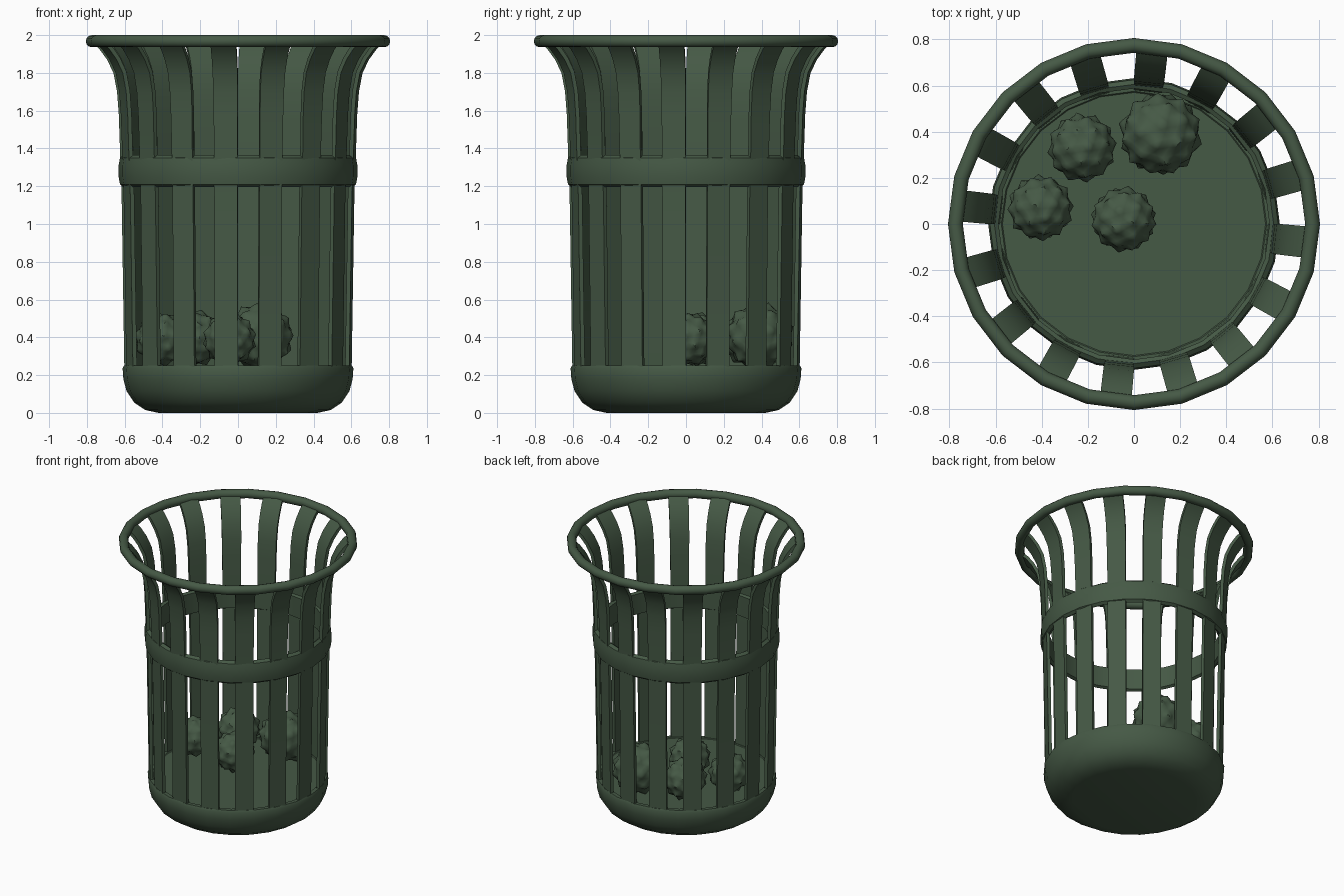
import bpy, bmesh, math, random
from mathutils import Matrix, Vector

if "Cube" in bpy.data.objects:
    bpy.data.objects.remove(bpy.data.objects["Cube"])

random.seed(4)
SIDES = 24
green = bpy.data.materials.new("dark_green")
green.diffuse_color = (0.06, 0.10, 0.06, 1)
green.use_nodes = True
green.node_tree.nodes["Principled BSDF"].inputs["Base Color"].default_value = green.diffuse_color


def finish(name, bm, angle=40):
    bmesh.ops.recalc_face_normals(bm, faces=bm.faces)
    me = bpy.data.meshes.new(name)
    bm.to_mesh(me)
    bm.free()
    ob = bpy.data.objects.new(name, me)
    bpy.context.collection.objects.link(ob)
    me.materials.append(green)
    bpy.ops.object.select_all(action='DESELECT')
    ob.select_set(True)
    bpy.context.view_layer.objects.active = ob
    bpy.ops.object.shade_smooth_by_angle(angle=math.radians(angle))
    return ob


def lathe(name, profile, closed):
    """Spin an (r, z) profile round z; open profiles start and end on the axis."""
    bm = bmesh.new()
    vs = [bm.verts.new((r, 0, z)) for r, z in profile]
    es = [bm.edges.new(p) for p in zip(vs, vs[1:])]
    if closed:
        es.append(bm.edges.new((vs[-1], vs[0])))
    bmesh.ops.spin(bm, geom=vs + es, cent=(0, 0, 0), axis=(0, 0, 1),
                   angle=math.tau, steps=SIDES, use_merge=True)
    bmesh.ops.remove_doubles(bm, verts=bm.verts, dist=1e-4)
    return finish(name, bm)


# Rounded base with a flat floor near its top
lathe("base", [(0, 0), (0.42, 0), (0.49, 0.015), (0.55, 0.055), (0.59, 0.115),
               (0.607, 0.18), (0.611, 0.235), (0.604, 0.25), (0.575, 0.25),
               (0.57, 0.245), (0, 0.245)], False)

# Middle hoop enclosing the slats
lathe("middle_hoop", [(0.587, 1.205), (0.605, 1.195), (0.625, 1.21), (0.632, 1.25),
                      (0.632, 1.31), (0.625, 1.35), (0.605, 1.365), (0.587, 1.355)], True)

# Top rim tube
tube = [(0.774 + 0.032 * math.cos(a), 1.968 + 0.032 * math.sin(a))
        for a in (math.tau * i / 12 for i in range(12))]
lathe("top_rim", tube, True)

# Sixteen flared slats: outer path (r, z), half width
path = [(0.598, 0.2), (0.613, 1.15), (0.622, 1.4), (0.628, 1.58), (0.637, 1.7),
        (0.656, 1.8), (0.69, 1.87), (0.73, 1.925), (0.775, 1.965)]
bm = bmesh.new()
for k in range(16):
    rot = Matrix.Rotation(math.radians(-6 + 22.5 * k), 4, 'Z')
    rings = []
    for i, (r, z) in enumerate(path):
        a, b = path[max(i - 1, 0)], path[min(i + 1, len(path) - 1)]
        t = Vector((b[0] - a[0], 0, b[1] - a[1])).normalized()
        n = Vector((-t.z, 0, t.x)) * 0.022
        w = 0.062 + 0.006 * max(0, (z - 1.4) / 0.57)
        out = Vector((r, 0, z))
        side = Vector((0, w, 0))
        rings.append([bm.verts.new(rot @ p) for p in
                      (out - side, out + side, out + n + side, out + n - side)])
    for lo, hi in zip(rings, rings[1:]):
        for j in range(4):
            bm.faces.new((lo[j], lo[(j + 1) % 4], hi[(j + 1) % 4], hi[j]))
    bm.faces.new(rings[0])
    bm.faces.new(rings[-1])
finish("slats", bm)

# Crumpled paper balls: spiky points with dented surface between
balls = [(0.115, 0.39, 0.405, 0.185), (-0.225, 0.33, 0.395, 0.153),
         (-0.405, 0.07, 0.39, 0.146), (-0.045, 0.02, 0.39, 0.146)]
for n, (x, y, z, r) in enumerate(balls, 1):
    bm = bmesh.new()
    bmesh.ops.create_icosphere(bm, subdivisions=2, radius=1)
    peaks = [v.co.normalized() for v in bm.verts]
    bm.free()
    bm = bmesh.new()
    bmesh.ops.create_icosphere(bm, subdivisions=4, radius=1)
    for v in bm.verts:
        d = v.co.normalized()
        near = min((d - p).length for p in peaks)
        v.co = d * (0.87 + 0.13 * max(0, 1 - near / 0.26))
        v.co += Vector([random.uniform(-0.012, 0.012) for _ in range(3)])
    spin = Matrix.Rotation(n * 1.3, 4, Vector((0.4, 0.7, 0.6)))
    bmesh.ops.transform(bm, verts=bm.verts,
                        matrix=Matrix.Translation((x, y, z)) @ spin @ Matrix.Scale(r, 4))
    finish("paper_ball_%d" % n, bm)
